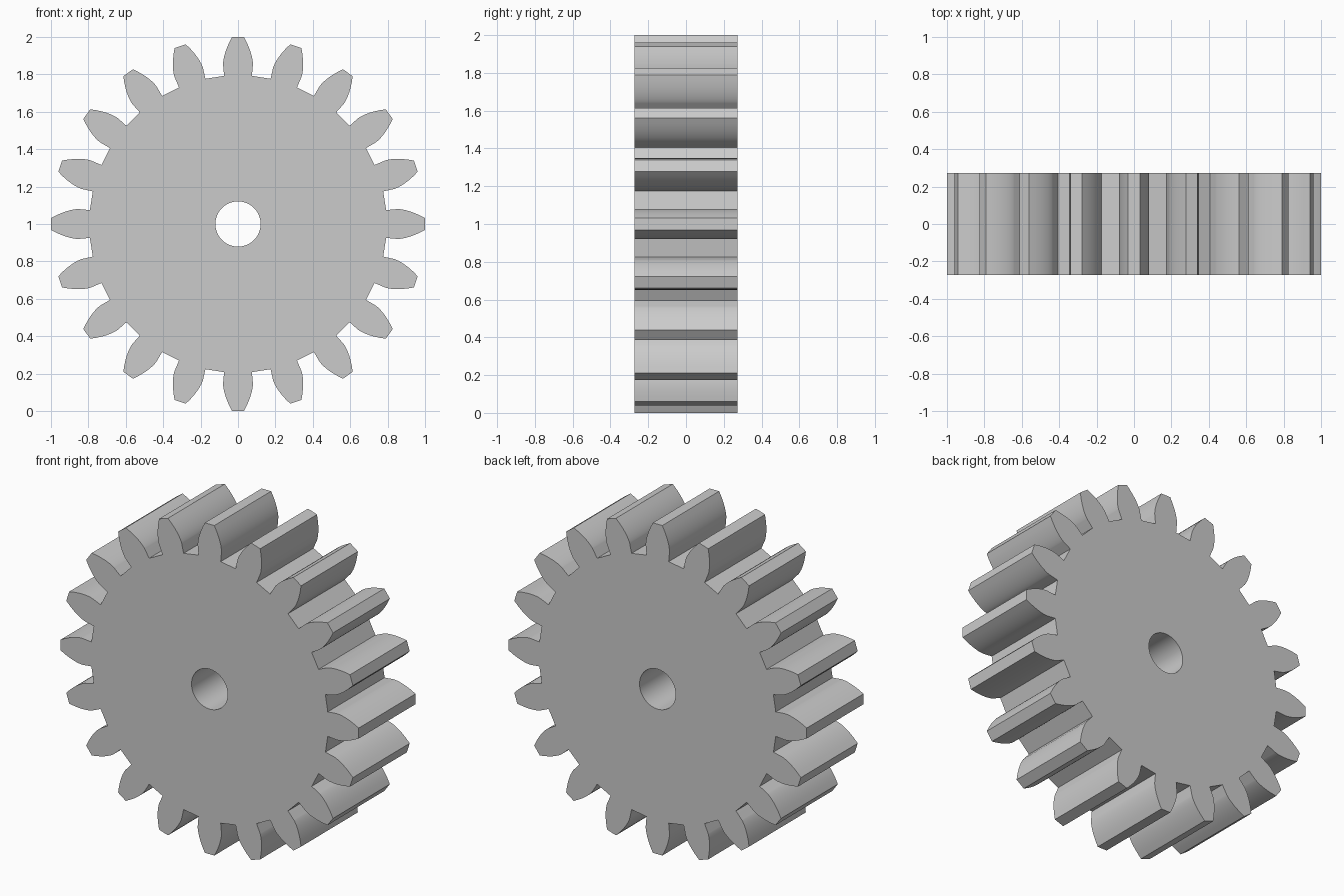
import bpy, bmesh
from math import pi, sin, cos, tan, acos, radians

if "Cube" in bpy.data.objects:
    bpy.data.objects.remove(bpy.data.objects["Cube"])

TEETH, THICK, BORE_R = 20, 0.544, 0.121
TIP_R = 1.0
PITCH_R = TIP_R * TEETH / (TEETH + 2)
MODULE = 2 * PITCH_R / TEETH
ROOT_R = PITCH_R - 1.25 * MODULE
PRESSURE = radians(20)
BASE_R = PITCH_R * cos(PRESSURE)
STEPS = 10


def involute(a):
    return tan(a) - a


# half tooth flank as (radius, half angle), from root to tip
base_half = pi / (2 * TEETH) + involute(PRESSURE)
flank = [(ROOT_R, base_half)]
a_tip = acos(BASE_R / TIP_R)
for i in range(STEPS + 1):
    a = a_tip * i / STEPS
    flank.append((BASE_R / cos(a), base_half - involute(a)))
tooth = [(r, -h) for r, h in flank] + [(r, h) for r, h in reversed(flank)]

# gear outline and round bore, in the x-z plane
outline = [(r, a + 2 * pi * k / TEETH) for k in range(TEETH) for r, a in tooth]
bore = [(BORE_R, 2 * pi * k / 64) for k in range(64)]

bm = bmesh.new()


def add_loop(points):
    vs = [bm.verts.new((r * cos(a), -THICK / 2, 1 + r * sin(a))) for r, a in points]
    return [bm.edges.new((v, vs[(i + 1) % len(vs)])) for i, v in enumerate(vs)]


edges = add_loop(outline) + add_loop(bore)
bmesh.ops.triangle_fill(bm, edges=edges, use_beauty=True, use_dissolve=False)

# extrude the front face through to the back
ext = bmesh.ops.extrude_face_region(bm, geom=bm.faces[:], use_keep_orig=True)
verts = [g for g in ext["geom"] if isinstance(g, bmesh.types.BMVert)]
bmesh.ops.translate(bm, verts=verts, vec=(0, THICK, 0))
bmesh.ops.recalc_face_normals(bm, faces=bm.faces[:])

mesh = bpy.data.meshes.new("spur_gear")
bm.to_mesh(mesh)
bm.free()
gear = bpy.data.objects.new("spur_gear", mesh)
bpy.context.collection.objects.link(gear)

# smooth flanks and bore, crisp edges
bpy.context.view_layer.objects.active = gear
gear.select_set(True)
bpy.ops.object.shade_smooth_by_angle(angle=radians(30))
